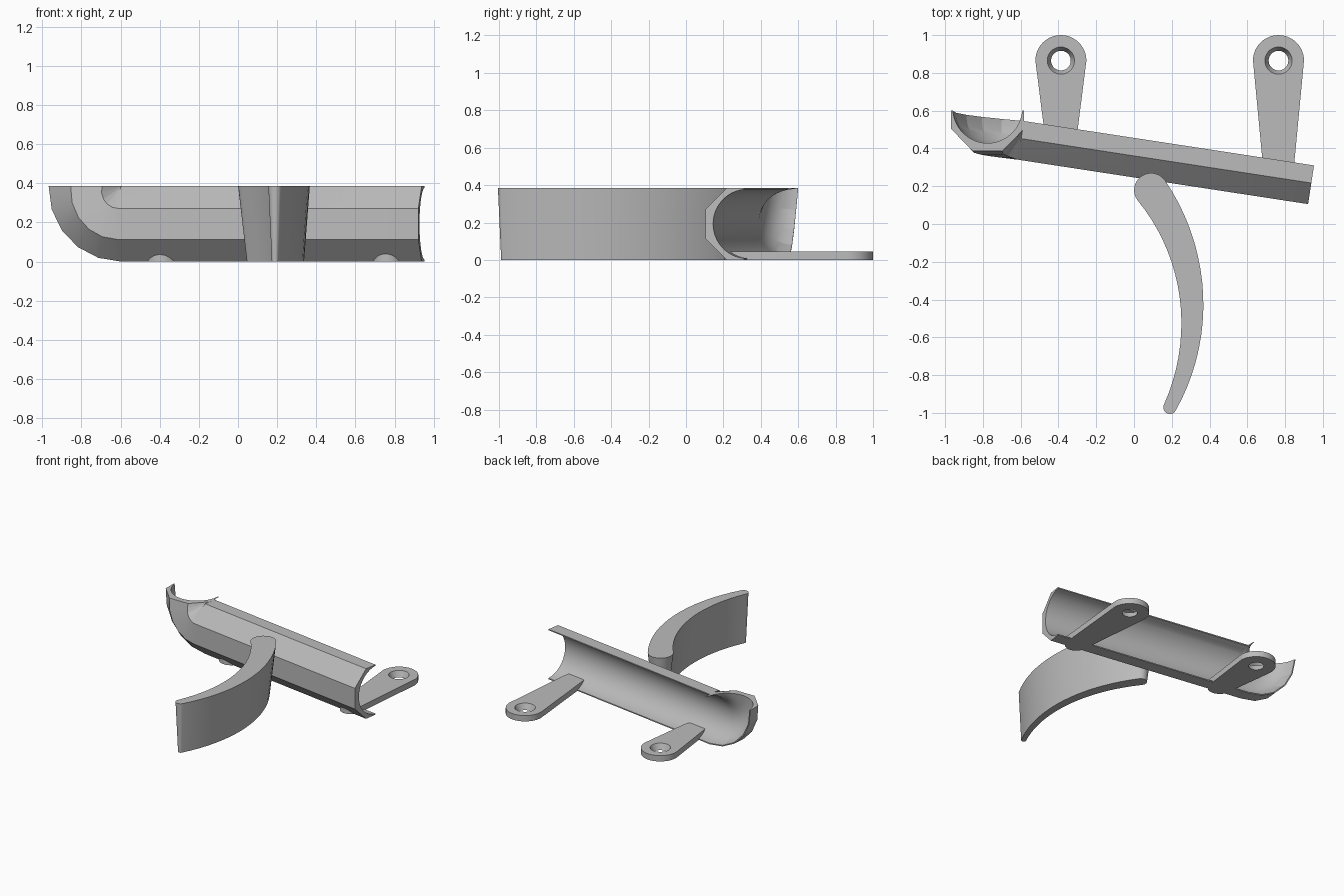
import bpy, bmesh
from math import sin, cos, pi, radians
from mathutils import Vector

cube = bpy.data.objects.get("Cube")
if cube:
    bpy.data.objects.remove(cube, do_unlink=True)

grey = bpy.data.materials.new("plain_grey")
grey.use_nodes = True
grey.diffuse_color = (0.5, 0.5, 0.5, 1)
grey.node_tree.nodes["Principled BSDF"].inputs["Base Color"].default_value = (0.5, 0.5, 0.5, 1)

HEIGHT = 0.385


def loft(name, loops, ring=False):
    """Skin matching loops; cap the ends, or close back on the first loop."""
    bm = bmesh.new()
    rows = [[bm.verts.new(p) for p in loop] for loop in loops]
    n = len(rows[0])
    pairs = list(zip(rows, rows[1:]))
    if ring:
        pairs.append((rows[-1], rows[0]))
    else:
        bm.faces.new(rows[0][::-1])
        bm.faces.new(rows[-1])
    for a, b in pairs:
        for i in range(n):
            j = (i + 1) % n
            bm.faces.new((a[i], a[j], b[j], b[i]))
    bmesh.ops.recalc_face_normals(bm, faces=bm.faces)
    mesh = bpy.data.meshes.new(name)
    bm.to_mesh(mesh)
    bm.free()
    mesh.materials.append(grey)
    obj = bpy.data.objects.new(name, mesh)
    bpy.context.collection.objects.link(obj)
    bpy.ops.object.select_all(action='DESELECT')
    obj.select_set(True)
    bpy.context.view_layer.objects.active = obj
    bpy.ops.object.shade_smooth_by_angle(angle=radians(16))
    return obj


def arc(cx, cy, r, start, end, steps):
    """Points on a circular arc, angles in degrees."""
    angles = [radians(start + (end - start) * i / steps) for i in range(steps + 1)]
    return [(cx + r * cos(t), cy + r * sin(t)) for t in angles]


# Trough section as (depth, height): half octagon outside, round inside
section = [(0, 0), (0.094, 0), (0.207, 0.113), (0.207, 0.272), (0.094, HEIGHT), (0, HEIGHT)]
section += arc(-0.018, HEIGHT / 2, 0.185, 84.4, -84.4, 24)

# Straight trough, then an elbow turning upward at the right end
joint, far_end = Vector((-0.583, 0.545)), Vector((0.953, 0.31))
along = (far_end - joint).normalized()
forward = Vector((along.y, -along.x))


def straight(origin):
    return [(*(origin + forward * d), v) for d, v in section]


def elbow(s):
    t = s * pi / 2
    origin = joint + Vector((0, 0.055 * s))
    f = forward.lerp(Vector((0, -1.03)), s)
    loop = []
    for d, v in section:
        p = origin + f * d
        r = HEIGHT - v
        loop.append((p.x - r * sin(t), p.y, HEIGHT - r * cos(t)))
    return loop


loft("trough", [straight(far_end)] + [elbow(k / 5) for k in range(6)])


# Mounting tabs with countersunk holes
def tab(name, x, front_y, front_r):
    hole_y, top = 0.865, 0.045
    outline = arc(x, hole_y, 0.135, 0, 180, 24) + arc(x, front_y, front_r, 180, 360, 24)

    def hole(r):
        return arc(x, hole_y, r, 0, 180, 24) + arc(x, hole_y, r, 180, 360, 24)

    levels = [(outline, 0), (outline, top), (hole(0.072), top), (hole(0.052), 0)]
    loft(name, [[(px, py, z) for px, py in pts] for pts, z in levels], ring=True)


tab("right_mounting_tab", -0.387, 0.47, 0.085)
tab("left_mounting_tab", 0.765, 0.285, 0.08)


# Curved lever, tapering to its tip and narrowing toward the bottom
def lever_outline(width):
    cx, cy, radius, a0, a1, steps = -0.789, -0.476, 1.097, 36.7, -26.8, 18
    outer, inner = [], []
    for i in range(1, steps):
        s = i / steps
        t = radians(a0 + (a1 - a0) * s)
        half = width * (0.09 + (0.035 - 0.09) * s)
        for side, sign in ((outer, 1), (inner, -1)):
            r = radius + sign * half
            side.append((cx + r * cos(t), cy + r * sin(t)))
    t0, t1 = radians(a0), radians(a1)
    root = arc(cx + radius * cos(t0), cy + radius * sin(t0), 0.09 * width, a0 + 180, a0, 16)
    tip = arc(cx + radius * cos(t1), cy + radius * sin(t1), 0.035 * width, a1, a1 - 180, 16)
    return root + outer + tip + inner[::-1]


loft("lever", [[(x, y, z) for x, y in lever_outline(w)] for w, z in ((0.5, 0), (1, HEIGHT))])
